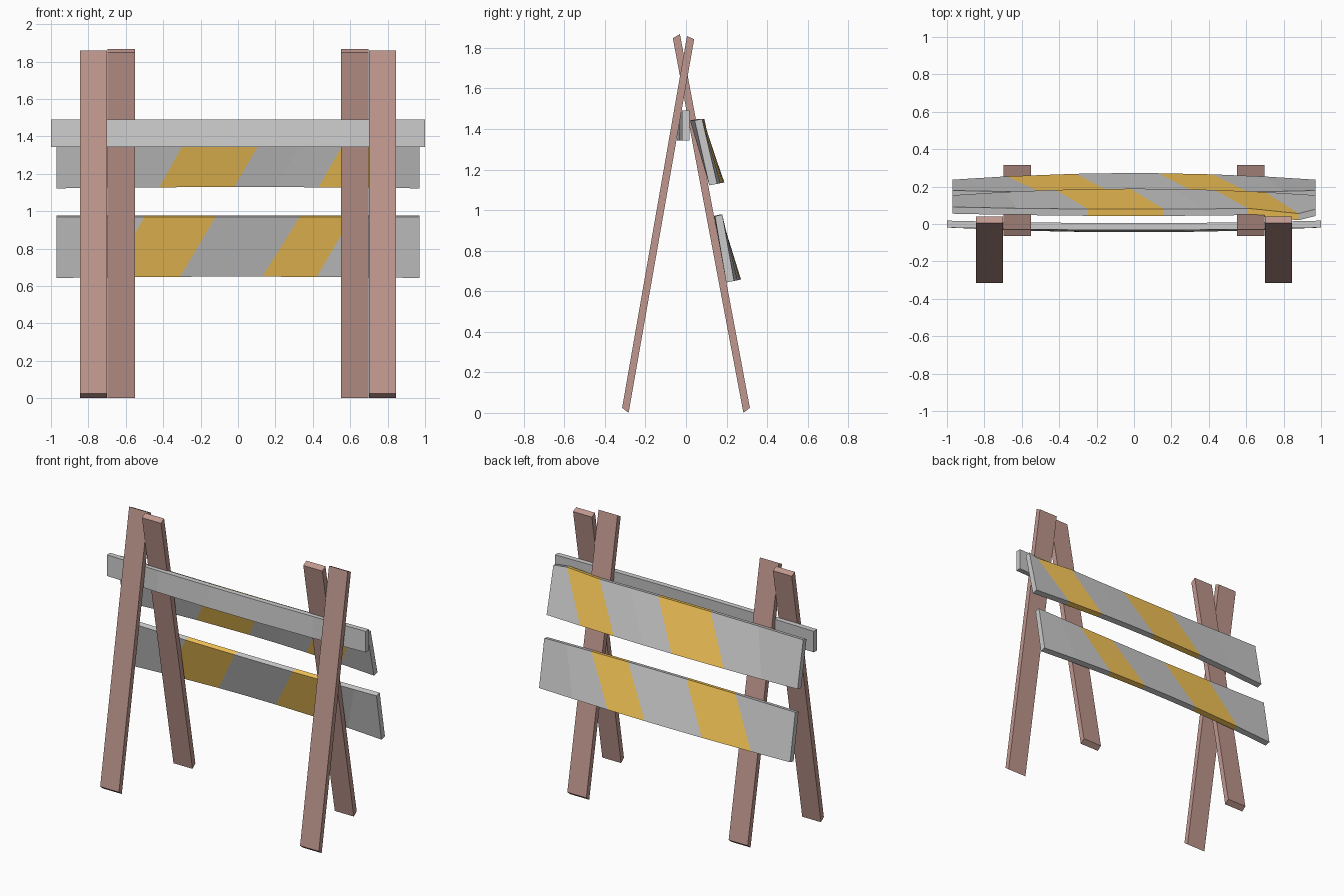
import bpy, bmesh

if "Cube" in bpy.data.objects:
    bpy.data.objects.remove(bpy.data.objects["Cube"])


def material(name, rgb):
    m = bpy.data.materials.new(name)
    m.diffuse_color = (*rgb, 1)
    m.use_nodes = True
    m.node_tree.nodes["Principled BSDF"].inputs["Base Color"].default_value = m.diffuse_color
    return m


brown = material("brown_wood", (0.52, 0.31, 0.27))
yellow = material("yellow_paint", (0.95, 0.58, 0.10))
grey = material("grey_paint", (0.8, 0.8, 0.8))


def loft(name, sections, mats, striped=()):
    """Join four-sided sections into a capped board; striped = indices of yellow spans."""
    bm = bmesh.new()
    rings = [[bm.verts.new(p) for p in s] for s in sections]
    for i, (a, b) in enumerate(zip(rings, rings[1:])):
        for j in range(4):
            k = (j + 1) % 4
            f = bm.faces.new((a[j], a[k], b[k], b[j]))
            f.material_index = 1 if i in striped else 0
    bm.faces.new(rings[0])
    bm.faces.new(rings[-1])
    bmesh.ops.recalc_face_normals(bm, faces=bm.faces[:])
    me = bpy.data.meshes.new(name)
    bm.to_mesh(me)
    bm.free()
    for m in mats:
        me.materials.append(m)
    ob = bpy.data.objects.new(name, me)
    bpy.context.collection.objects.link(ob)
    return ob


def bow(x, half):
    return 1 - (x / half) ** 2


# Crossed legs: slanted side profiles (y, z), one pair per side
front_leg = [(-0.315, 0.025), (-0.283, 0.0), (0.04, 1.842), (0.005, 1.859)]
back_leg = [(0.283, 0.0), (0.315, 0.025), (-0.03, 1.868), (-0.065, 1.848)]
for label, s in (("left", -1), ("right", 1)):
    for part, profile, x0, x1 in (("front_leg", front_leg, 0.70, 0.845),
                                  ("back_leg", back_leg, 0.55, 0.697)):
        loft(f"{part}_{label}", [[(s * x, y, z) for y, z in profile] for x in (x0, x1)], [brown])

# Top rail, slightly bowed to the front
rail = []
for x in (-1, -0.6, -0.2, 0.2, 0.6, 1):
    b = bow(x, 1)
    lo, hi = -0.026 * b, -0.014 * b
    rail.append([(x, lo - 0.019, 1.343), (x, lo + 0.018, 1.343),
                 (x, hi + 0.018, 1.49), (x, hi - 0.019, 1.49)])
loft("top_rail", rail, [grey])


def panel(name, columns, striped, y_bot, y_top, z_bot, z_top, dent=False):
    """Bowed striped board; columns = (x at bottom, x at top)."""
    sections = []
    for xb, xt in columns:
        bb, bt = bow(xb, 0.97), bow(xt, 0.97)
        yb = y_bot + 0.035 * bb
        yt = y_top - 0.012 * bt
        if dent and xt > 0.8:          # bent upper corner
            yt -= 0.033 if xt < 0.95 else 0.012
        zb = z_bot + 0.007 * bb
        sections.append([(xb, yb, zb), (xb, yb + 0.039, zb + 0.008),
                         (xt, yt + 0.036, z_top + 0.008), (xt, yt, z_top)])
    loft(name, sections, [grey, yellow], striped)


# Striped boards on the back legs
panel("upper_board",
      [(-0.97, -0.97), (-0.70, -0.62), (-0.42, -0.245), (-0.02, 0.16),
       (0.20, 0.38), (0.43, 0.61), (0.70, 0.88), (0.97, 0.97)],
      (2, 5), 0.115, 0.055, 1.122, 1.442, dent=True)
panel("lower_board",
      [(-0.97, -0.97), (-0.68, -0.50), (-0.31, -0.12), (-0.10, 0.10),
       (0.13, 0.33), (0.42, 0.61), (0.70, 0.80), (0.97, 0.97)],
      (1, 4), 0.198, 0.143, 0.643, 0.97)
